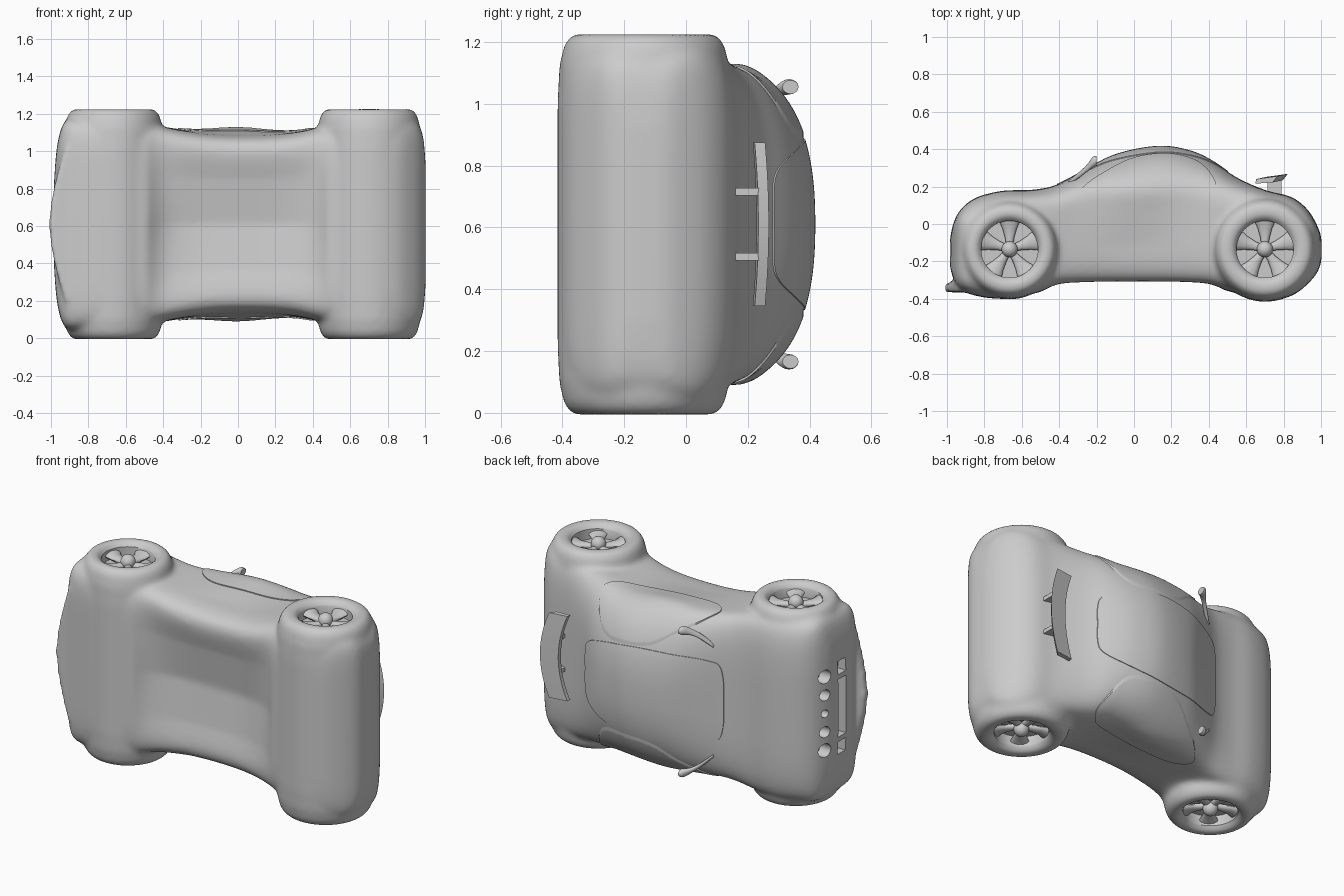
import bpy, bmesh, math
from mathutils import Vector

if "Cube" in bpy.data.objects:
    bpy.data.objects.remove(bpy.data.objects["Cube"])

MID = 0.61  # middle of the car's width; the car lies on its side, roof to +y
WHEELS = {"front": (-0.665, -0.135, 0.268), "rear": (0.70, -0.135, 0.281)}

grey = bpy.data.materials.new("plain grey")
grey.use_nodes = True
grey.diffuse_color = (0.6, 0.6, 0.6, 1)
grey.node_tree.nodes["Principled BSDF"].inputs["Base Color"].default_value = (0.6, 0.6, 0.6, 1)


def add(name, bm):
    bmesh.ops.recalc_face_normals(bm, faces=bm.faces)
    me = bpy.data.meshes.new(name)
    bm.to_mesh(me)
    bm.free()
    ob = bpy.data.objects.new(name, me)
    bpy.context.collection.objects.link(ob)
    finish(me)
    return ob


def finish(me):
    me.materials.clear()
    me.materials.append(grey)
    me.shade_smooth()
    me.set_sharp_from_angle(angle=math.radians(40))


def bake(ob):
    """Replace an object's mesh with its modified result."""
    dg = bpy.context.evaluated_depsgraph_get()
    me = bpy.data.meshes.new_from_object(ob.evaluated_get(dg))
    ob.modifiers.clear()
    ob.data = me
    finish(me)


def boolean(ob, cutter, op):
    m = ob.modifiers.new("cut", "BOOLEAN")
    m.operation, m.object, m.solver = op, cutter, "EXACT"
    bake(ob)
    bpy.data.objects.remove(cutter)


def spline(pts, steps=4, closed=False):
    """Catmull-Rom interpolation of tuples of any size."""
    n, out = len(pts), []
    pts = [Vector(p) for p in pts]
    get = (lambda i: pts[i % n]) if closed else (lambda i: pts[min(max(i, 0), n - 1)])
    for i in range(n if closed else n - 1):
        a, b, c, d = (get(i + k) for k in (-1, 0, 1, 2))
        for s in range(steps):
            t = s / steps
            out.append(0.5 * (2 * b + (c - a) * t + (2 * a - 5 * b + 4 * c - d) * t * t
                              + (3 * b - a - 3 * c + d) * t ** 3))
    return out if closed else out + [pts[-1]]


def loft(bm, rings):
    rows = [[bm.verts.new(p) for p in r] for r in rings]
    n = len(rows[0])
    for r, q in zip(rows, rows[1:]):
        for i in range(n):
            bm.faces.new((r[i], r[(i + 1) % n], q[(i + 1) % n], q[i]))
    bm.faces.new(rows[0])
    bm.faces.new(rows[-1][::-1])


def circle(n):
    return [(math.cos(math.tau * i / n), math.sin(math.tau * i / n)) for i in range(n)]


def box(bm, centre, size):
    got = bmesh.ops.create_cube(bm, size=1)
    bmesh.ops.scale(bm, verts=got["verts"], vec=size)
    bmesh.ops.translate(bm, verts=got["verts"], vec=centre)


def power(v, p):
    return math.copysign(abs(v) ** p, v)


# Body core: x, underside, shoulder, top, half width
stations = [
    (-.985, -.22, -.15, -.09, .2), (-.967, -.29, -.1, 0, .42), (-.925, -.35, -.08, .08, .55),
    (-.84, -.385, -.05, .143, .565), (-.7, -.4, 0, .178, .565), (-.55, -.375, .02, .182, .55),
    (-.42, -.345, .03, .207, .525), (-.28, -.345, .09, .278, .5), (-.1, -.345, .14, .37, .482),
    (.13, -.345, .15, .415, .48), (.3, -.345, .13, .39, .492), (.42, -.345, .09, .335, .515),
    (.55, -.37, .04, .248, .535), (.7, -.415, 0, .182, .56), (.84, -.385, -.02, .145, .57),
    (.93, -.32, -.06, .075, .56), (.985, -.25, -.1, -.02, .49), (1.003, -.19, -.13, -.08, .32)]


def section(st):
    x, under, shoulder, top, w = st
    waist = max(0, 1 - (x / .48) ** 4)
    ring = []
    for c, s in circle(80):
        if s >= 0:
            p = .45 + .4 * min(max((top - .18) / .2, 0), 1)
            y, z = shoulder + (top - shoulder) * power(s, p), w * power(c, p)
        else:
            # tucked-in sills and a hollow floor between the wheels
            across = power(c, .25)
            y = shoulder + (shoulder - under) * power(s, .25)
            y += waist * .1 * (1 - across ** 2) ** 1.3
            z = (w - .02 * waist * abs(s)) * across
        # side glass swells out from the waist
        swell = .036 * math.exp(-(x / .22) ** 2 - ((y - .16) / .13) ** 2)
        ring.append((x, y, MID + z + swell * power(c, .3)))
    return ring


bm = bmesh.new()
loft(bm, [section(s) for s in spline(stations)])

# Wheel barrels across the full width, dished at both ends
for x, y, r in WHEELS.values():
    rim = [(.145, .53), (.15, .585), (.178, .615), (r - .065, .617), (r - .038, .605),
           (r - .02, .575), (r - .006, .51), (r, .4)]
    profile = rim + [(a, -h) for a, h in rim[::-1]]
    loft(bm, [[(x + a * c, y + a * s, MID + h) for c, s in circle(64)] for a, h in profile])

# Front lip
lip = [(-1.01 + .09 * abs(k / 6) ** 1.6, MID + k * .07) for k in range(-6, 7)]
lip += [(-.8, 1.03), (-.8, .19)]
loft(bm, [[(x, y, z) for x, z in lip] for y in (-.365, -.315)])
body = add("body_shell", bm)
m = body.modifiers.new("blend", "REMESH")
m.mode, m.voxel_size = "VOXEL", .014
m = body.modifiers.new("soften", "SMOOTH")
m.factor, m.iterations = .5, 12
bake(body)

# Window panels: slightly raised skin trimmed to each outline
side_outline = [(-.32, .13), (-.28, .06), (-.18, .025), (0, .035), (.2, .055), (.35, .1), (.43, .18),
                (.43, .24), (.36, .325), (.25, .37), (.12, .378), (-.02, .35), (-.15, .285), (-.26, .21)]
half = [(-.41, 0), (-.41, .12), (-.39, .22), (-.34, .25), (-.2, .27), (.05, .28), (.25, .26),
        (.4, .22), (.48, .17), (.5, .1), (.5, 0)]
roof_outline = half + [(x, -z) for x, z in half[-2:0:-1]]


def panel(name, lift, rings):
    b = bmesh.new()
    loft(b, rings)
    cutter = add(name + "_cutter", b)
    ob = body.copy()
    ob.data = body.data.copy()
    ob.name = name
    bpy.context.collection.objects.link(ob)
    m = ob.modifiers.new("raise", "DISPLACE")
    m.strength, m.mid_level = lift, 0
    boolean(ob, cutter, "INTERSECT")


edge = spline(side_outline, 5, True)
panel("left_side_window", .006, [[(p.x, p.y, z) for p in edge] for z in (.82, 1.3)])
panel("right_side_window", .006, [[(p.x, p.y, z) for p in edge] for z in (-.1, .4)])
edge = spline(roof_outline, 5, True)
panel("windscreen_and_roof", .004, [[(p.x, y, MID + p.y) for p in edge] for y in (.14, .6)])

# Nose light recesses and wheel wells
bm = bmesh.new()
for k, r in zip(range(-2, 3), (.042, .034, .024, .034, .042)):
    loft(bm, [[(x, .005 + r * c, MID + k * .115 + r * s) for c, s in circle(24)] for x in (-1, -.9)])
for z, w in ((0, .36), (.25, .08), (-.25, .08)):
    box(bm, (-.965, -.135, MID + z), (.07, .075, w))
for x, y, r in WHEELS.values():
    for out in (1, -1):
        loft(bm, [[(x + .152 * c, y + .152 * s, MID + out * h) for c, s in circle(48)]
                  for h in (.525, .7)])
boolean(body, add("recess_cutter", bm), "DIFFERENCE")

# Wheel spokes and hubs
for end, (x, y, r) in WHEELS.items():
    for side, out in (("left", 1), ("right", -1)):
        bm = bmesh.new()
        for u, v in circle(5):
            along, across = Vector((-v, u, 0)), Vector((-u, -v, 0))
            rings = []
            for d, w, h in ((.02, .02, .55), (.06, .024, .55), (.11, .038, .552), (.16, .06, .565)):
                c = Vector((x, y, MID + out * (h - .005))) + along * d
                rings.append([c + across * (w * a) + Vector((0, 0, .018 * b)) for a, b in circle(12)])
            loft(bm, rings)
        got = bmesh.ops.create_uvsphere(bm, u_segments=24, v_segments=16, radius=.043)
        bmesh.ops.translate(bm, verts=got["verts"], vec=(x, y, MID + out * .565))
        add(f"{end}_{side}_spokes_and_hub", bm)

# Rear wing: curved, tilted blade on two struts
bm = bmesh.new()
rings = []
for i in range(17):
    t = i / 8 - 1
    x, y = .735 - .055 * t * t, .246 - .012 * t * t
    rings.append([(x + a, y + b, MID + t * .265) for a, b in
                  ((-.03, -.018), (.06, -.012), (.087, .022), (-.028, .006))])
loft(bm, rings)
add("rear_wing", bm)
bm = bmesh.new()
for z in (-.105, .105):
    box(bm, (.75, .19, MID + z), (.075, .11, .024))
add("wing_struts", bm)

# Door mirrors: curved stalk growing into an oval head
for side, out in (("left", 1), ("right", -1)):
    bm = bmesh.new()
    path = spline([(-.35, .22, .34, .012), (-.29, .265, .4, .016), (-.25, .3, .43, .02),
                   (-.22, .33, .444, .029), (-.2, .338, .444, .026)])
    loft(bm, [[(p[0], p[1] + p[3] * c, MID + out * (p[2] + .85 * p[3] * s)) for c, s in circle(16)]
              for p in path])
    add(f"{side}_mirror", bm)
